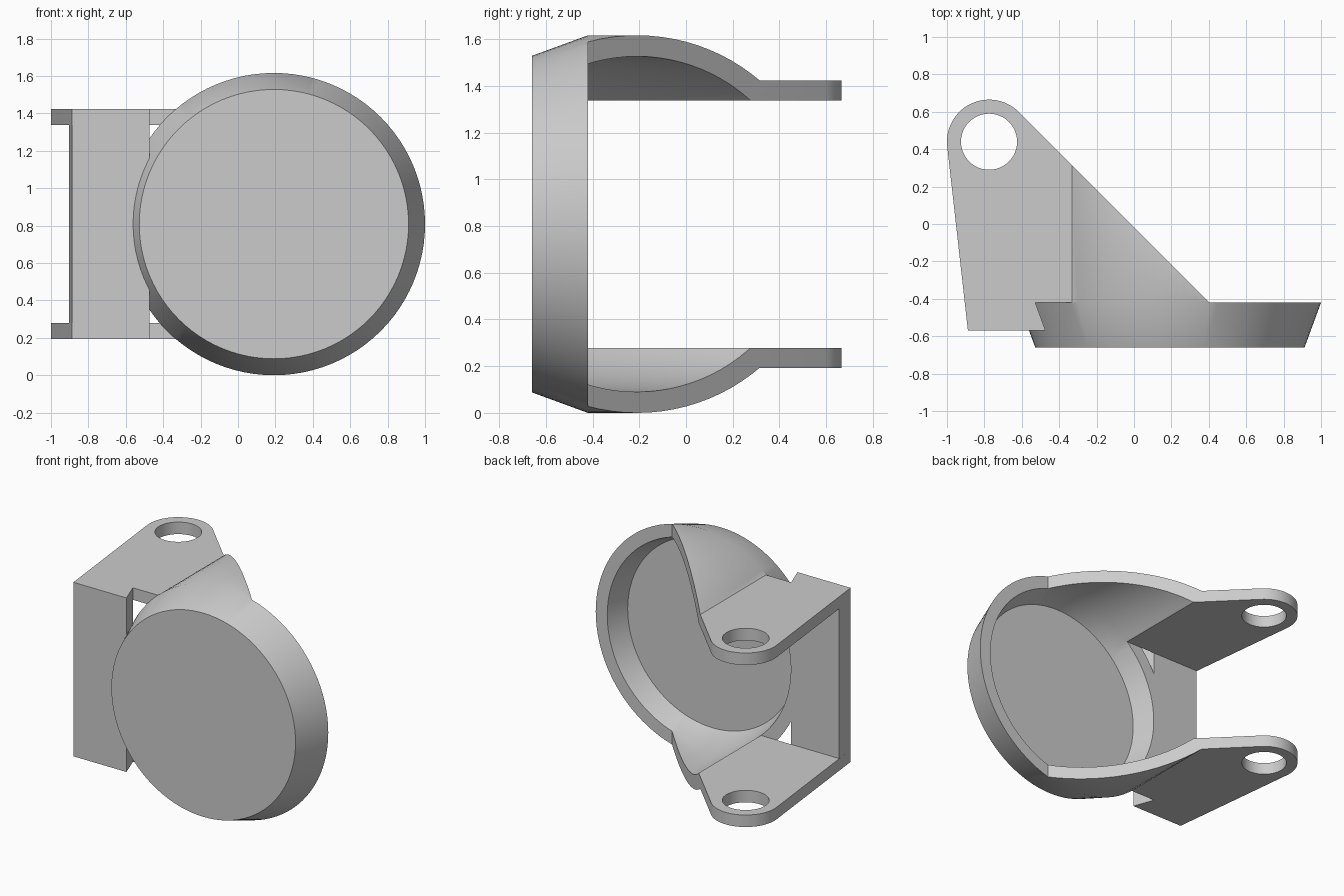
import bpy, bmesh
from math import sin, cos, pi, asin, acos, sqrt, radians

if "Cube" in bpy.data.objects:
    bpy.data.objects.remove(bpy.data.objects["Cube"], do_unlink=True)

grey = bpy.data.materials.new("plain_grey")
grey.use_nodes = True
GREY = (0.6, 0.6, 0.6, 1)
grey.diffuse_color = GREY
grey.node_tree.nodes["Principled BSDF"].inputs["Base Color"].default_value = GREY

CX, CZ = 0.192, 0.808            # axis of the round cup
R_OUT, R_IN = 0.808, 0.718       # rim radii
Y_FRONT, Y_FLOOR, Y_RIM = -0.66, -0.57, -0.42
H_IN, H_OUT = 0.53, 0.615        # arm faces, measured from the axis
EX, EY, E_R, HOLE_R = -0.775, 0.44, 0.225, 0.15   # pivot eye
SEG = 96


def finish(name, bm):
    bmesh.ops.recalc_face_normals(bm, faces=bm.faces)
    mesh = bpy.data.meshes.new(name)
    bm.to_mesh(mesh)
    bm.free()
    mesh.materials.append(grey)
    ob = bpy.data.objects.new(name, mesh)
    bpy.context.collection.objects.link(ob)
    return ob


def prism(name, points, lo, hi, axis="z"):
    """Extrude a 2D outline along y or z."""
    bm = bmesh.new()
    place = (lambda a, b, t: (a, b, t)) if axis == "z" else (lambda a, b, t: (a, t, b))
    ends = [[bm.verts.new(place(a, b, t)) for a, b in points] for t in (lo, hi)]
    for ring in ends:
        bm.faces.new(ring)
    n = len(points)
    for i in range(n):
        j = (i + 1) % n
        bm.faces.new((ends[0][i], ends[0][j], ends[1][j], ends[1][i]))
    return finish(name, bm)


def lathe_y(name, profile):
    """Revolve (radius, y) points about the cup axis and cap both ends."""
    bm = bmesh.new()
    rings = [[bm.verts.new((CX + r * cos(2 * pi * k / SEG), y, CZ + r * sin(2 * pi * k / SEG)))
              for k in range(SEG)] for r, y in profile]
    for a, b in zip(rings, rings[1:]):
        for k in range(SEG):
            j = (k + 1) % SEG
            bm.faces.new((a[k], a[j], b[j], b[k]))
    bm.faces.new(rings[0])
    bm.faces.new(rings[-1])
    return finish(name, bm)


def combine(target, tool, operation):
    mod = target.modifiers.new(operation, "BOOLEAN")
    mod.operation, mod.solver, mod.object = operation, "EXACT", tool
    bpy.context.view_layer.objects.active = target
    bpy.ops.object.modifier_apply(modifier=mod.name)
    bpy.data.objects.remove(tool, do_unlink=True)


def arc(r, start, end):
    """Arc points at the same angular steps as the cup."""
    step = 2 * pi / SEG
    inner = [k * step for k in range(SEG) if end + 0.01 < k * step < start - 0.01]
    return [(CX + r * cos(a), r * sin(a)) for a in [start] + inner[::-1] + [end]]


# Plan outline shared by both arms: back wall foot, diagonal edge, rounded eye
wall_plan = [(-0.888, Y_FLOOR), (-0.473, Y_FLOOR), (-0.528, Y_RIM), (-0.904, Y_RIM)]
reach = EX + EY + E_R * sqrt(2) - Y_RIM
eye = [radians(45 + 141.4 * i / 24) for i in range(25)]
plan = wall_plan[:3] + [(reach, Y_RIM)] + [(EX + E_R * cos(a), EY + E_R * sin(a)) for a in eye]

# Arm section: flat plate flowing into a curved hood around the cup axis
section = [(-1.2, H_IN), (-1.2, H_OUT)]
section += arc(R_OUT, pi - asin(H_OUT / R_OUT), acos(0.3 / R_OUT))
section += arc(R_IN, pi - asin(H_IN / R_IN), acos(0.3 / R_IN))[::-1]


def make_arm(name, side):
    arm = prism(name, [(x, CZ + side * h) for x, h in section], -0.8, 0.9, "y")
    combine(arm, prism("plan_cutter", plan, -0.5, 2.2), "INTERSECT")
    hole = [(EX + HOLE_R * cos(2 * pi * k / 48), EY + HOLE_R * sin(2 * pi * k / 48))
            for k in range(48)]
    combine(arm, prism("hole_cutter", hole, -0.5, 2.2), "DIFFERENCE")
    return arm


# Hollow tapered cup, joined to the wall and the two arms
body = lathe_y("cup_with_forked_bracket",
               [(0.72, Y_FRONT), (R_OUT, Y_RIM), (R_IN, Y_RIM), (0.663, Y_FLOOR)])
bracket = prism("bracket_wall", wall_plan, CZ - H_OUT, CZ + H_OUT)
combine(bracket, make_arm("upper_arm", 1), "UNION")
combine(bracket, make_arm("lower_arm", -1), "UNION")
combine(body, bracket, "UNION")

bpy.ops.object.select_all(action="DESELECT")
body.select_set(True)
bpy.context.view_layer.objects.active = body
bpy.ops.object.shade_smooth_by_angle(angle=radians(30))
